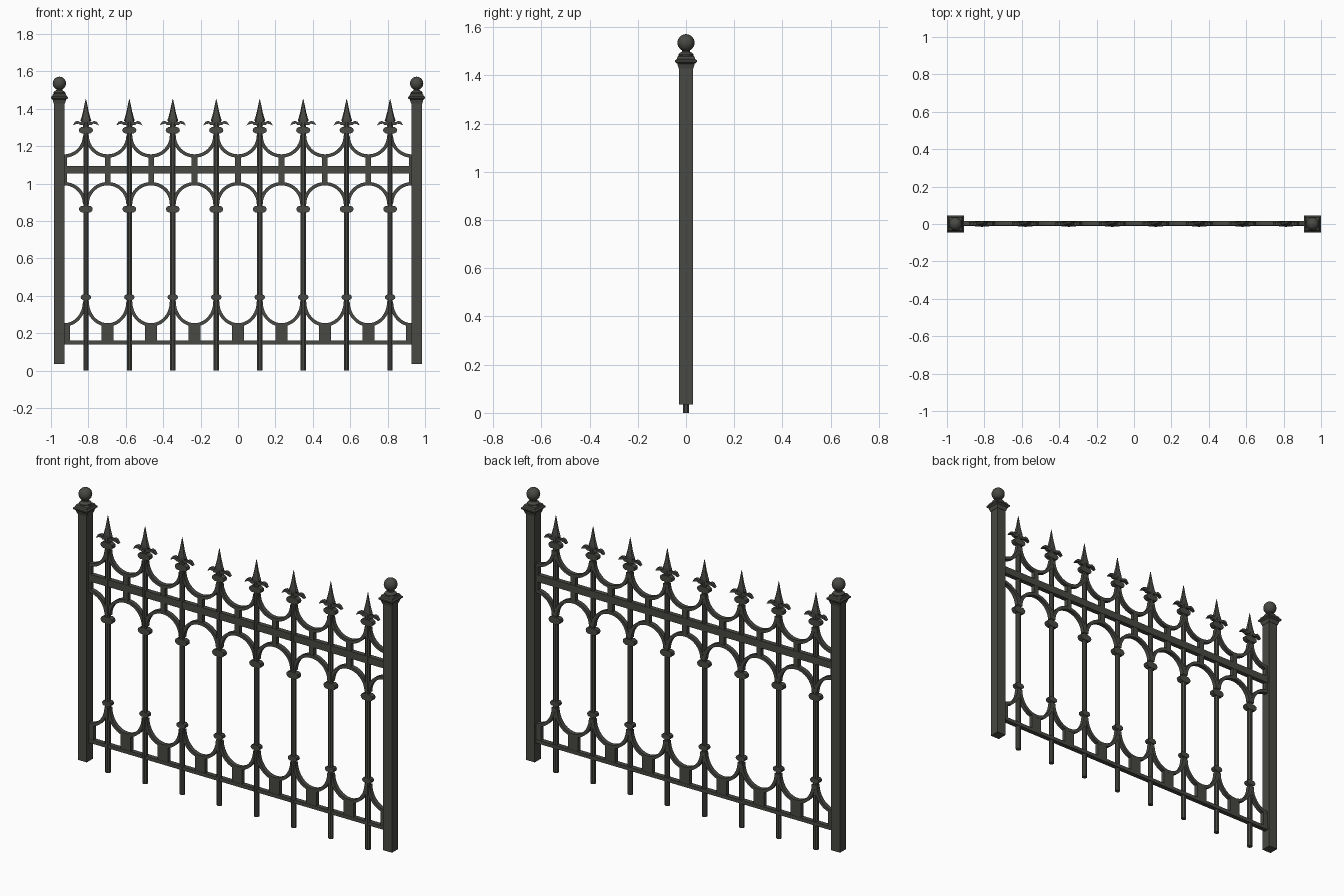
import bpy, bmesh, math

if "Cube" in bpy.data.objects:
    bpy.data.objects.remove(bpy.data.objects["Cube"])

iron = bpy.data.materials.new("dark_iron")
iron.diffuse_color = (0.065, 0.066, 0.058, 1)
iron.use_nodes = True
iron.node_tree.nodes["Principled BSDF"].inputs["Base Color"].default_value = iron.diffuse_color

BAY = 0.2324            # picket spacing
RAIL_Y, HALF_T = 0.003, 0.012


def finish(name, bm):
    bmesh.ops.recalc_face_normals(bm, faces=bm.faces)
    me = bpy.data.meshes.new(name)
    bm.to_mesh(me)
    bm.free()
    me.materials.append(iron)
    ob = bpy.data.objects.new(name, me)
    bpy.context.collection.objects.link(ob)
    bpy.ops.object.select_all(action='DESELECT')
    bpy.context.view_layer.objects.active = ob
    ob.select_set(True)
    bpy.ops.object.shade_smooth_by_angle(angle=math.radians(32))
    return ob


def box(bm, x0, x1, y0, y1, z0, z1):
    vs = bmesh.ops.create_cube(bm, size=1)['verts']
    for v in vs:
        v.co = (x0 + (v.co.x + .5) * (x1 - x0), y0 + (v.co.y + .5) * (y1 - y0),
                z0 + (v.co.z + .5) * (z1 - z0))


def plate(bm, pts, y0, y1):
    """Extrude an x,z outline along y."""
    a = [bm.verts.new((x, y0, z)) for x, z in pts]
    b = [bm.verts.new((x, y1, z)) for x, z in pts]
    n = len(pts)
    bm.faces.new(a)
    bm.faces.new(b[::-1])
    for i in range(n):
        j = (i + 1) % n
        bm.faces.new((a[i], b[i], b[j], a[j]))


def lathe(bm, cx, profile, sides, turn=0.0, ysc=1.0):
    """Stack rings of (radius, z) around a vertical axis."""
    rings = []
    for r, z in profile:
        rings.append([bm.verts.new((cx + r * math.cos(turn + 2 * math.pi * i / sides),
                                    ysc * r * math.sin(turn + 2 * math.pi * i / sides), z))
                      for i in range(sides)])
    for a, b in zip(rings, rings[1:]):
        for i in range(sides):
            j = (i + 1) % sides
            bm.faces.new((a[i], a[j], b[j], b[i]))
    bm.faces.new(rings[0][::-1])
    bm.faces.new(rings[-1])


def arc_band(bm, cx, cz, a0, a1, rx, rz, t, seg=20):
    """Curved flat bar following an ellipse arc."""
    ang = [math.radians(a0 + (a1 - a0) * i / seg) for i in range(seg + 1)]
    inner = [(cx + rx * math.cos(a), cz + rz * math.sin(a)) for a in ang]
    outer = [(cx + (rx + t) * math.cos(a), cz + (rz + t) * math.sin(a)) for a in ang]
    plate(bm, inner + outer[::-1], RAIL_Y - HALF_T, RAIL_Y + HALF_T)


pickets = [(i - 3.5) * BAY for i in range(8)]
mids = [(i - 4) * BAY for i in range(9)]

# Gate posts with stepped square caps and ball finials
for side, sx in (("left", -1), ("right", 1)):
    x = sx * 0.955
    bm = bmesh.new()
    box(bm, x - .028, x + .028, -.028, .028, .035, 1.435)
    finish(side + "_post", bm)
    bm = bmesh.new()
    q = math.sqrt(2)
    cap = [(.030, 1.428), (.034, 1.440), (.036, 1.448), (.045, 1.455), (.045, 1.463),
           (.038, 1.468), (.035, 1.478), (.026, 1.483)]
    lathe(bm, x, [(r * q, z) for r, z in cap], 4, math.pi / 4)
    finish(side + "_post_cap", bm)
    bm = bmesh.new()
    ball = [(.032, 1.480), (.032, 1.487), (.026, 1.493), (.018, 1.497), (.016, 1.502)]
    for i in range(13):
        a = math.radians(-62 + 151 * i / 12)
        ball.append((.0355 * math.cos(a), 1.5355 + .0355 * math.sin(a)))
    lathe(bm, x, ball, 20)
    finish(side + "_ball_finial", bm)

# Horizontal rails
for name, z0, z1 in (("top_rail", 1.053, 1.094), ("bottom_rail", .140, .160)):
    bm = bmesh.new()
    box(bm, -.94, .94, RAIL_Y - .013, RAIL_Y + .013, z0, z1)
    finish(name, bm)

# Pickets
bm = bmesh.new()
for x in pickets:
    lathe(bm, x, [(.0148, 0), (.0148, 1.33)], 8, math.pi / 8, .92)
finish("pickets", bm)

# Curved bars, half bays next to the posts
upper, arches, lower = bmesh.new(), bmesh.new(), bmesh.new()
for k, x in enumerate(mids):
    a0, a1 = (270, 360) if k == 0 else (180, 270) if k == 8 else (180, 360)
    arc_band(upper, x, 1.256, a0, a1, .100, .100, .018)
    arc_band(lower, x, .368, a0, a1, .100, .115, .018)
    arc_band(arches, x, .890, 360 - a1, 360 - a0, .100, .100, .018)
finish("upper_scallops", upper)
finish("lower_scallops", lower)
finish("arches", arches)

# Spacer blocks in the middle of each bay
bm = bmesh.new()
for x in mids:
    y0, y1 = RAIL_Y - .0115, RAIL_Y + .0115
    box(bm, x - .015, x + .015, y0, y1, 1.000, 1.147)
    box(bm, x - .032, x + .032, y0, y1, .150, .247)
finish("spacer_blocks", bm)

# Collars on the pickets: (height, half width, half height)
for name, zc, w, h in (("lower_collars", .392, .028, .014), ("arch_collars", .863, .037, .018),
                       ("spear_collars", 1.285, .038, .017)):
    bm = bmesh.new()
    for x in pickets:
        pts = [(.016, -h), (.6 * w, -h), (.9 * w, -.6 * h), (w, 0), (.9 * w, .6 * h),
               (.6 * w, h), (.016, h)]
        ring = [(x + a, zc + b) for a, b in pts] + [(x - a, zc + b) for a, b in pts[::-1]]
        plate(bm, ring, -.0135, .0145)
    finish(name, bm)

# Spear heads and their drooping barbs
spears, barbs = bmesh.new(), bmesh.new()
for x in pickets:
    lathe(spears, x, [(.015, 1.300), (.017, 1.318), (.029, 1.338), (.024, 1.352),
                      (.015, 1.385), (.008, 1.420), (.001, 1.452)], 8, 0, .55)
    for s in (-1, 1):
        pts = [(0, 1.318), (.018, 1.312), (.030, 1.312), (.040, 1.320), (.052, 1.318),
               (.070, 1.311), (.058, 1.330), (.044, 1.335), (.030, 1.328), (.014, 1.334),
               (0, 1.336)]
        plate(barbs, [(x + s * a, z) for a, z in pts], -.009, .011)
finish("spear_heads", spears)
finish("spear_barbs", barbs)
